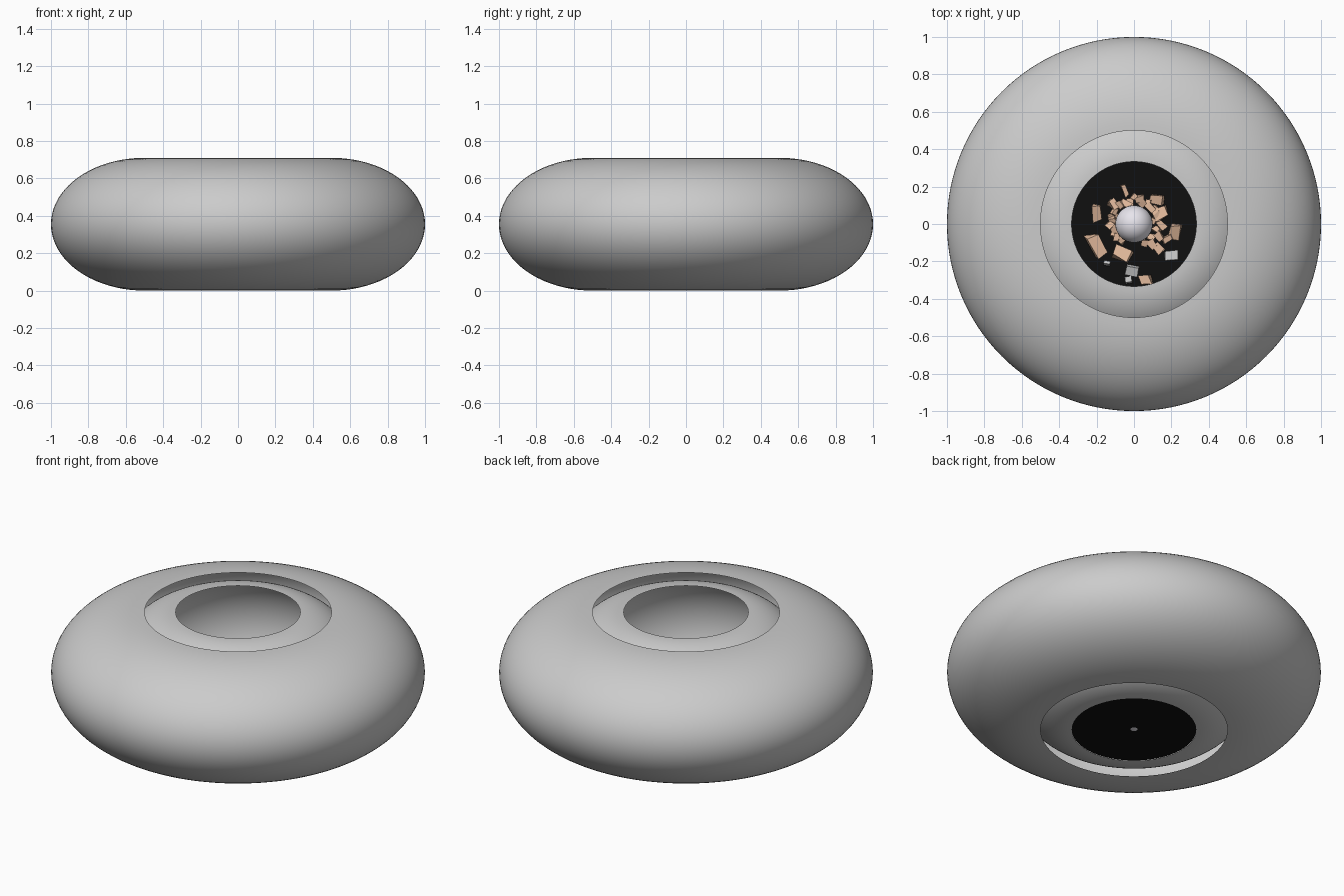
import bpy, bmesh, math, random
from mathutils import Vector, Matrix

if "Cube" in bpy.data.objects:
    bpy.data.objects.remove(bpy.data.objects["Cube"])

random.seed(4)
H = 0.355  # half height of the shells


def material(name, rgb):
    m = bpy.data.materials.new(name)
    m.diffuse_color = (*rgb, 1)
    m.use_nodes = True
    m.node_tree.nodes["Principled BSDF"].inputs["Base Color"].default_value = m.diffuse_color
    return m


def make_object(name, bm, mat=None, smooth=False):
    bmesh.ops.recalc_face_normals(bm, faces=bm.faces[:])
    for f in bm.faces:
        f.smooth = smooth
    me = bpy.data.meshes.new(name)
    bm.to_mesh(me)
    bm.free()
    ob = bpy.data.objects.new(name, me)
    bpy.context.collection.objects.link(ob)
    if mat:
        me.materials.append(mat)
    return ob


def half_torus(name, rim, steps=40, segments=128):
    """Open bulging shell: half ellipse from rim radius out to twice the rim."""
    bm = bmesh.new()
    rings = []
    for i in range(steps + 1):
        t = math.pi * (i / steps - 0.5)
        r, z = rim + rim * math.cos(t), H + H * math.sin(t)
        rings.append([bm.verts.new((r * math.cos(2 * math.pi * j / segments),
                                    r * math.sin(2 * math.pi * j / segments), z))
                      for j in range(segments)])
    for a, b in zip(rings, rings[1:]):
        for j in range(segments):
            k = (j + 1) % segments
            bm.faces.new((a[j], a[k], b[k], b[j]))
    return make_object(name, bm, smooth=True)


def shard(name, x, y, z, sx, sy, sz, turn, mat, jitter=0.3):
    """Chipped block with uneven corners."""
    bm = bmesh.new()
    bmesh.ops.create_cube(bm, size=1)
    for v in bm.verts:
        v.co += Vector([random.uniform(-jitter, jitter) * 0.5 for _ in range(3)])
    tilt = Matrix.Rotation(random.uniform(-0.4, 0.4), 4, 'X')
    bm.transform(Matrix.Translation((x, y, z)) @ Matrix.Rotation(math.radians(turn), 4, 'Z')
                 @ tilt @ Matrix.Diagonal((sx, sy, sz, 1)))
    return make_object(name, bm, mat)


clay = material("clay", (0.78, 0.5, 0.34))
stone = material("pale_stone", (0.72, 0.72, 0.72))
black = material("black", (0.005, 0.005, 0.005))
pearl = material("pearl", (0.8, 0.78, 0.84))

# Nested open shells
half_torus("outer_shell", 0.5)
half_torus("inner_shell", 1 / 3)

# Black floor
bm = bmesh.new()
bmesh.ops.create_circle(bm, cap_ends=True, segments=128, radius=1 / 3)
bmesh.ops.translate(bm, verts=bm.verts[:], vec=(0, 0, 0.002))
make_object("floor_disc", bm, black)

# Central ball
bm = bmesh.new()
bmesh.ops.create_uvsphere(bm, u_segments=32, v_segments=16, radius=0.1)
bmesh.ops.translate(bm, verts=bm.verts[:], vec=(0, 0, 0.1))
make_object("central_ball", bm, pearl, smooth=True)

# Large clay shards: x, y, width, depth, turn
for i, (x, y, w, d, a) in enumerate([
        (-0.20, 0.06, 0.04, 0.08, 5), (-0.20, -0.11, 0.06, 0.12, 30),
        (-0.06, -0.16, 0.09, 0.07, -20), (0.06, -0.30, 0.06, 0.05, 15),
        (0.14, 0.06, 0.07, 0.07, 20), (0.22, -0.04, 0.05, 0.08, -15),
        (0.18, -0.08, 0.06, 0.03, 30), (-0.05, 0.18, 0.025, 0.06, 20),
        (-0.11, 0.11, 0.05, 0.03, -30), (0.12, 0.13, 0.07, 0.05, -10),
        (0.13, -0.13, 0.05, 0.05, 40)]):
    shard(f"clay_shard_{i}", x, y, 0.04, w, d, 0.04, a, clay)

# Small clay chips crowding the ball
for i in range(26):
    a = math.radians(-60 + i * 300 / 26)
    r = random.uniform(0.1, 0.15)
    shard(f"clay_chip_{i}", r * math.cos(a), r * math.sin(a), random.uniform(0.03, 0.08),
          random.uniform(0.03, 0.055), random.uniform(0.025, 0.04), 0.03,
          random.uniform(0, 180), clay)

# Pale stone pieces
for i, (x, y, w, d, a) in enumerate([
        (-0.01, -0.25, 0.07, 0.05, -10), (0.20, -0.17, 0.07, 0.05, 5),
        (-0.03, -0.30, 0.035, 0.03, 10), (-0.145, -0.21, 0.035, 0.015, -10)]):
    shard(f"stone_piece_{i}", x, y, 0.035, w, d, 0.04, a, stone, 0.12)
